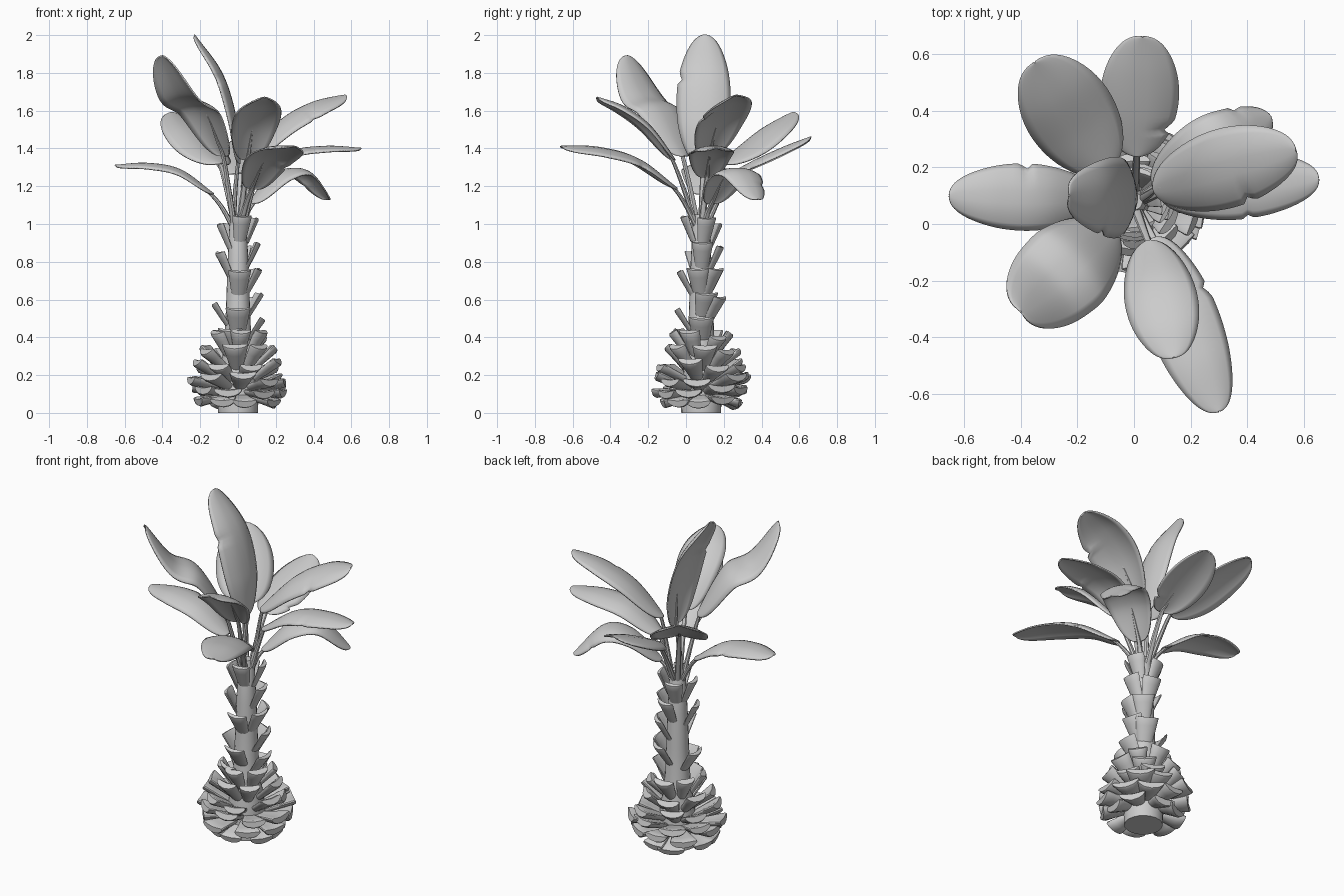
import bpy, bmesh, math, random
from mathutils import Vector

if "Cube" in bpy.data.objects:
    bpy.data.objects.remove(bpy.data.objects["Cube"])

random.seed(4)
grey = bpy.data.materials.new("pale grey")
grey.diffuse_color = (0.6, 0.6, 0.6, 1)
grey.use_nodes = True
grey.node_tree.nodes["Principled BSDF"].inputs["Base Color"].default_value = grey.diffuse_color
UP = Vector((0, 0, 1))
AXIS_Y = 0.08


def finish(name, bm, angle=40):
    bmesh.ops.recalc_face_normals(bm, faces=bm.faces)
    me = bpy.data.meshes.new(name)
    bm.to_mesh(me)
    bm.free()
    me.materials.append(grey)
    ob = bpy.data.objects.new(name, me)
    bpy.context.collection.objects.link(ob)
    bpy.ops.object.select_all(action='DESELECT')
    ob.select_set(True)
    bpy.context.view_layer.objects.active = ob
    bpy.ops.object.shade_smooth_by_angle(angle=math.radians(angle))
    return ob


def loft(bm, rings, closed=True, caps=True):
    rows = [[bm.verts.new(p) for p in r] for r in rings]
    n = len(rows[0])
    for a, b in zip(rows, rows[1:]):
        for i in range(n if closed else n - 1):
            j = (i + 1) % n
            bm.faces.new((a[i], a[j], b[j], b[i]))
    if caps:
        bm.faces.new(rows[0])
        bm.faces.new(rows[-1])


def spline(pts, t):
    """Catmull-Rom point at t in 0..1 along the control points."""
    p = [2 * pts[0] - pts[1], *pts, 2 * pts[-1] - pts[-2]]
    s = min(t, 0.99999) * (len(pts) - 1)
    i = int(s)
    f = s - i
    a, b, c, d = p[i:i + 4]
    return 0.5 * (2 * b + (c - a) * f + (2 * a - 5 * b + 4 * c - d) * f * f
                  + (3 * b - a - 3 * c + d) * f ** 3)


# Trunk, tapering from the swollen foot to the crown
bm = bmesh.new()
profile = [(0, .105), (.1, .11), (.25, .09), (.4, .07), (.6, .062), (.8, .055), (1.0, .045), (1.05, .03)]
loft(bm, [[(r * math.cos(a * math.tau / 20), AXIS_Y + r * math.sin(a * math.tau / 20), z)
           for a in range(20)] for z, r in profile])
finish("trunk", bm)


# Cut leaf stubs: flared, cupped wedges that lean out of the trunk
def stub(bm, deg, base, end, width, thick, cup, narrow):
    a = math.radians(deg)
    out = Vector((math.cos(a), math.sin(a), 0))
    side = Vector((-math.sin(a), math.cos(a), 0))
    p0 = Vector((0, AXIS_Y, base[1])) + out * base[0]
    p1 = Vector((0, AXIS_Y, end[1])) + out * end[0]
    along = (p1 - p0).normalized()
    inward = along.cross(side)
    if inward.dot(UP - out) < 0:
        inward = -inward
    rings = []
    for t in (0, .35, .7, .94, 1):
        c = p0.lerp(p1, t)
        w = width * (narrow + (1 - narrow) * t) / 2 * (.96 if t == 1 else 1)
        h = thick * (.7 + .3 * t) / 2 * (.75 if t == 1 else 1)
        ring = []
        for k in range(16):
            q = k * math.tau / 16
            u = math.copysign(abs(math.cos(q)) ** .7, math.cos(q))
            ring.append(c + side * u * w + inward * (h * math.sin(q) + cup * w * (u * u - .3)))
        rings.append(ring)
    loft(bm, rings)


bm = bmesh.new()
# base radius/height, end radius/height, count, width
rows = [(.07, .09, .215, .05, 9, .145), (.08, .11, .245, .115, 9, .155),
        (.07, .13, .25, .18, 9, .15), (.07, .17, .22, .255, 8, .14),
        (.06, .22, .19, .335, 7, .13), (.055, .29, .15, .415, 6, .12)]
for i, (r0, z0, r1, z1, n, w) in enumerate(rows):
    for k in range(n):
        d = (k + .5 * (i % 2)) * 360 / n + random.uniform(-8, 8)
        stub(bm, d, (r0, z0), (r1 + random.uniform(-.015, .015), z1 + random.uniform(-.02, .02)),
             w * random.uniform(.9, 1.1), .045, .28, .4)
finish("base_stubs", bm)

bm = bmesh.new()
for d, z in [(-90, .55), (0, .5), (250, .44), (180, .58), (15, .63), (60, .61), (-85, .75),
             (-10, .76), (50, .76), (5, .90), (200, .85), (80, .88), (190, 1.0), (-75, 1.04),
             (20, 1.03), (110, 1.0)]:
    k = 1 - (z - .44) * .75
    stub(bm, d, (.045, z - .13), (.05 + .085 * k, z), .07 + .07 * k, .026, .3, .6)
finish("trunk_stubs", bm)

# Leaves: blade base, tip, lift at one and two thirds, width, roll, lag of the outward bend,
# torn place along the blade (its sign gives the side)
leaves = [
    ((.01, .09, 1.32), (-.23, .10, 2.0), 0, .02, .28, 0, 2.3, .62),
    ((-.09, .19, 1.32), (-.35, .57, 1.59), 0, .01, .31, 0, 1, 0),
    ((-.07, -.01, 1.36), (-.4, -.31, 1.89), .07, -.025, .33, 0, 1, 0),
    ((.05, -.06, 1.34), (.14, -.47, 1.67), .07, .06, .25, 0, 1, 0),
    ((.07, -.05, 1.19), (.30, -.66, 1.41), .08, .065, .25, -.15, 1, .3),
    ((.09, .11, 1.25), (.65, .16, 1.4), .08, .06, .23, 0, 1, -.5),
    ((.07, .12, 1.36), (.57, .26, 1.68), .07, .06, .28, .2, 1, -.55),
    ((.07, .13, 1.11), (.48, .38, 1.13), .145, .16, .25, 0, 1, .8),
    ((.01, .24, 1.27), (.03, .66, 1.46), .01, .01, .27, 0, 1, -.2),
    ((-.13, .09, 1.16), (-.65, .10, 1.31), .075, .06, .23, 0, 1, -.45)]
STEPS, ACROSS = 44, 5

for base, tip, lift1, lift2, width, roll, lag, tear in leaves:
    base, tip = Vector(base), Vector(tip)
    rise = UP * (tip.z - base.z)
    flat = tip - base - rise
    pts = [base + flat * t ** lag + rise * t + UP * lift
           for t, lift in ((0, 0), (1 / 3, lift1), (2 / 3, lift2), (1, 0))]
    side = (UP.cross(flat).normalized() + UP * roll).normalized()

    # Blade with a full rounded outline and slightly drooping edges
    bm = bmesh.new()
    rings = []
    for i in range(STEPS + 1):
        t = (1 - math.cos(math.pi * i / STEPS)) / 2
        c = spline(pts, t)
        tangent = spline(pts, min(t + .03, 1)) - spline(pts, max(t - .03, 0))
        normal = tangent.cross(side).normalized()
        half = width / 2 * max(math.sin(math.pi * t ** .95), 0) ** .43 + .002
        ring = []
        for k in range(-ACROSS, ACROSS + 1):
            u = k / ACROSS
            h = half
            if tear * u > 0 and 0 <= t - abs(tear) < .08:
                h *= 1 - .2 * (1 - (t - abs(tear)) / .08)
            ring.append(c + side * u * h - normal * half * 2 * (.16 * u * u - .03 * abs(u)))
        rings.append(ring)
    loft(bm, rings, closed=False, caps=False)
    blade = finish("leaf_blade", bm, 50)
    mod = blade.modifiers.new("thickness", 'SOLIDIFY')
    mod.thickness = .008
    mod.offset = 0

    # Stalk from the crown, running on as a midrib under the blade
    bm = bmesh.new()
    root = Vector((0, AXIS_Y, .98)) + flat.normalized() * .025
    knee = root.lerp(base, .5) + UP * .02
    path = [root, knee] + [spline(pts, t) for t in (0, .1, .2, .3)]
    rings = []
    for i in range(25):
        t = i / 24
        c = spline(path, t)
        tangent = (spline(path, min(t + .02, 1)) - spline(path, max(t - .02, 0))).normalized()
        normal = tangent.cross(side).normalized()
        r = .016 * (1 - t) + .002
        c = c - normal * r * min(1, t * 2.5)
        rings.append([c + r * (side * math.cos(q * math.tau / 8) + normal * .8 * math.sin(q * math.tau / 8))
                      for q in range(8)])
    loft(bm, rings)
    finish("leaf_stalk", bm)
